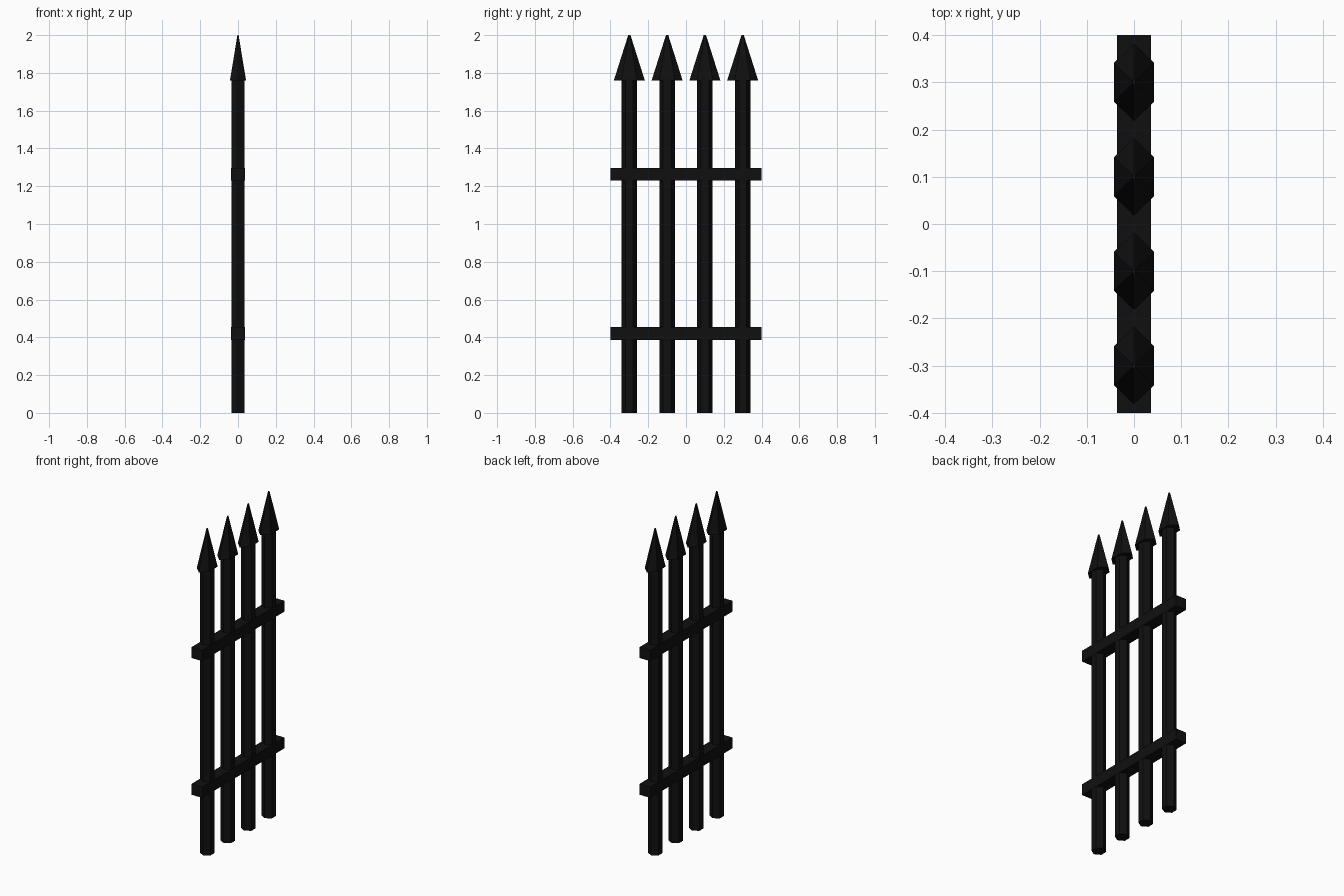
import bpy, math

if "Cube" in bpy.data.objects:
    bpy.data.objects.remove(bpy.data.objects["Cube"])

iron = bpy.data.materials.new("black_iron")
iron.diffuse_color = (0.005, 0.005, 0.005, 1)
iron.use_nodes = True
iron.node_tree.nodes["Principled BSDF"].inputs["Base Color"].default_value = iron.diffuse_color


def finish(name, scale):
    ob = bpy.context.object
    ob.name = name
    ob.scale = scale
    ob.data.materials.append(iron)
    bpy.ops.object.transform_apply(location=False, rotation=True, scale=True)
    return ob


def hex_part(name, y, z0, z1, r0, r1, x_ratio=1.0):
    # Six-sided bar or spike with corners pointing along +-y
    bpy.ops.mesh.primitive_cone_add(vertices=6, radius1=r0, radius2=r1,
                                    depth=z1 - z0, location=(0, y, (z0 + z1) / 2))
    ob = finish(name, (x_ratio, 1, 1))
    # Make sure the wide corners lie on the y axis
    if max(v.co.x for v in ob.data.vertices) > r0 * x_ratio * 0.95:
        ob.rotation_euler.z = math.radians(90)


# Upright bars with flattened spearheads
for i in range(4):
    y = -0.3 + 0.2 * i
    hex_part(f"bar_{i + 1}", y, 0, 1.77, 0.041, 0.041)
    hex_part(f"spearhead_{i + 1}", y, 1.76, 2.0, 0.082, 0.006, 0.6)

# Horizontal rails
for name, z in (("lower_rail", 0.42), ("upper_rail", 1.263)):
    bpy.ops.mesh.primitive_cube_add(size=1, location=(0, 0, z))
    finish(name, (0.073, 0.8, 0.067))
